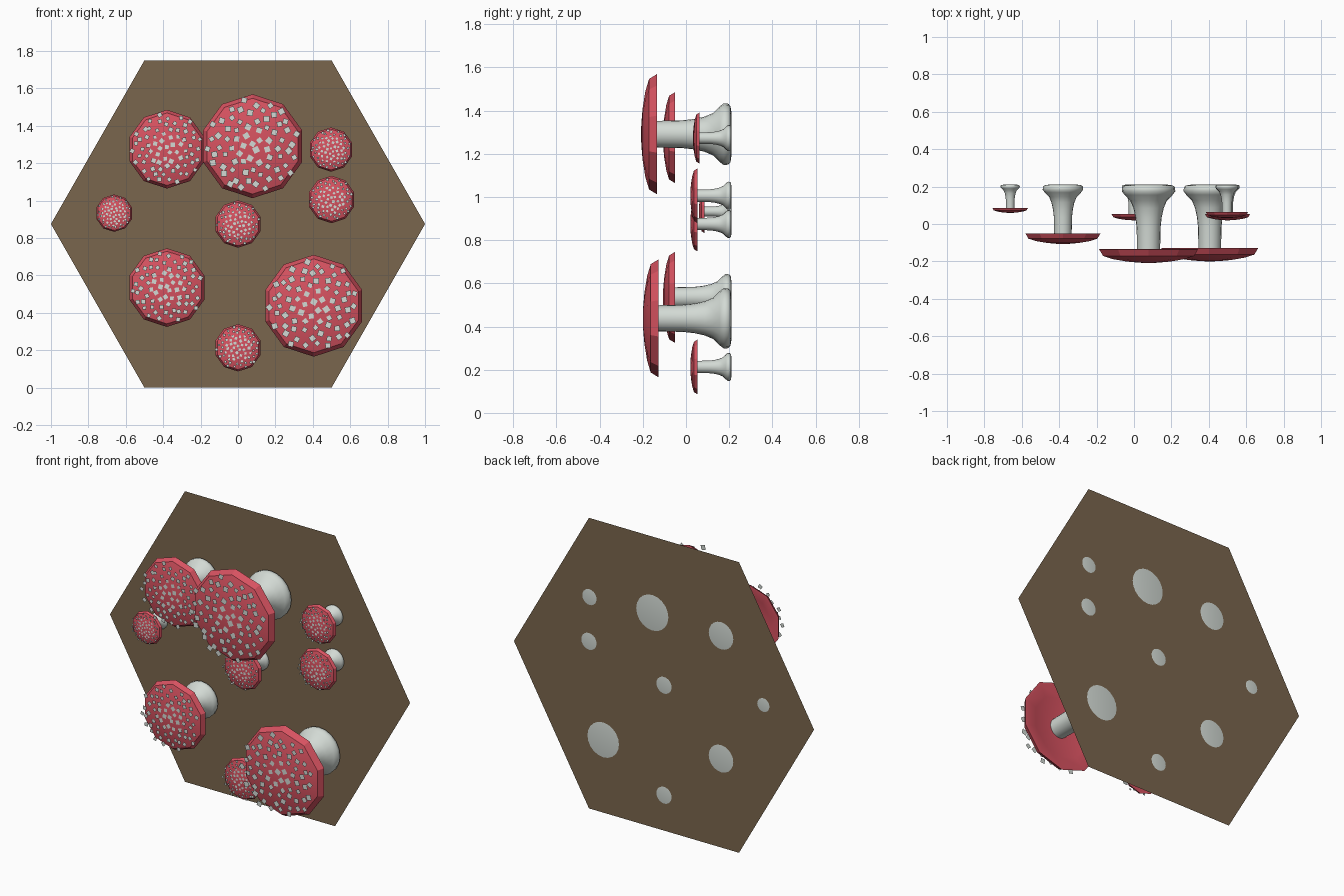
import bpy, bmesh, math, random

if "Cube" in bpy.data.objects:
    bpy.data.objects.remove(bpy.data.objects["Cube"])

random.seed(4)
BACK = 0.21  # y of the stem feet


def material(name, rgb):
    m = bpy.data.materials.new(name)
    m.diffuse_color = (*rgb, 1)
    m.use_nodes = True
    m.node_tree.nodes["Principled BSDF"].inputs["Base Color"].default_value = m.diffuse_color
    return m


BROWN = material("bark brown", (0.195, 0.133, 0.075))
RED = material("cap red", (0.68, 0.085, 0.118))
PALE = material("pale grey", (0.65, 0.70, 0.66))


def finish(name, bm, mat, smooth=None):
    me = bpy.data.meshes.new(name)
    bm.to_mesh(me)
    bm.free()
    me.materials.append(mat)
    ob = bpy.data.objects.new(name, me)
    bpy.context.collection.objects.link(ob)
    if smooth:
        bpy.ops.object.select_all(action='DESELECT')
        ob.select_set(True)
        bpy.context.view_layer.objects.active = ob
        bpy.ops.object.shade_smooth_by_angle(angle=math.radians(smooth))
    return ob


def lathe(name, profile, sides, cx, cz, s, mat, smooth):
    """Turn (radius, distance from board) points around the y direction, closed at both ends."""
    bm = bmesh.new()
    rings = []
    for r, d in profile:
        rings.append([bm.verts.new((cx + s * r * math.sin(2 * math.pi * i / sides),
                                    BACK - s * d,
                                    cz + s * r * math.cos(2 * math.pi * i / sides)))
                      for i in range(sides)])
    for a, b in zip(rings, rings[1:]):
        for i in range(sides):
            j = (i + 1) % sides
            bm.faces.new((a[i], a[j], b[j], b[i]))
    bm.faces.new(rings[0])
    bm.faces.new(rings[-1])
    bmesh.ops.recalc_face_normals(bm, faces=bm.faces)
    return finish(name, bm, mat, smooth)


def spots(name, cx, cz, s):
    """Flat square flecks, all in one plane just in front of the cap."""
    bm = bmesh.new()
    n = 72
    for k in range(n):
        r = s * 0.25 * math.sqrt((k + 0.3) / n) + s * random.uniform(-0.008, 0.008)
        a = k * 2.39996 + random.uniform(-0.06, 0.06)
        x, z = cx + r * math.sin(a), cz + r * math.cos(a)
        h = s * random.uniform(0.017, 0.023)
        t = random.uniform(0, math.pi / 2)
        bm.faces.new([bm.verts.new((x + h * math.cos(t + q * math.pi / 2), BACK - s * 0.42,
                                    z + h * math.sin(t + q * math.pi / 2)))
                      for q in range(4)])
    return finish(name, bm, PALE)


# hexagonal backing board, a single sheet
bm = bmesh.new()
bm.faces.new([bm.verts.new((x, BACK - 0.0005, z)) for x, z in
              ((-1, .875), (-.5, 0), (.5, 0), (1, .875), (.5, 1.75), (-.5, 1.75))])
finish("board", bm, BROWN)

# stem flares at the foot; cap is a shallow dome with a hollow underside
STEM = [(.104, 0), (.13, .004), (.141, .014), (.143, .035), (.128, .055), (.098, .085),
        (.081, .125), (.070, .175), (.064, .23), (.061, .385)]
CAP = [(.03, .372), (.10, .372), (.19, .358), (.262, .344), (.278, .345), (.256, .381),
       (.20, .398), (.12, .411), (.05, .417), (.012, .418)]

# x, z, scale of every mushroom
MUSHROOMS = [(.078, 1.291, 1.0), (.405, .438, .98),
             (-.38, 1.275, .757), (-.38, .535, .757),
             (0, .875, .455), (0, .213, .455), (.5, 1.006, .455),
             (.497, 1.273, .426), (-.662, .933, .36)]

for i, (x, z, s) in enumerate(MUSHROOMS, 1):
    lathe(f"stem_{i}", STEM, 20, x, z, s, PALE, 60)
    lathe(f"cap_{i}", CAP, 10, x, z, s, RED, 30)
    spots(f"cap_spots_{i}", x, z, s)
